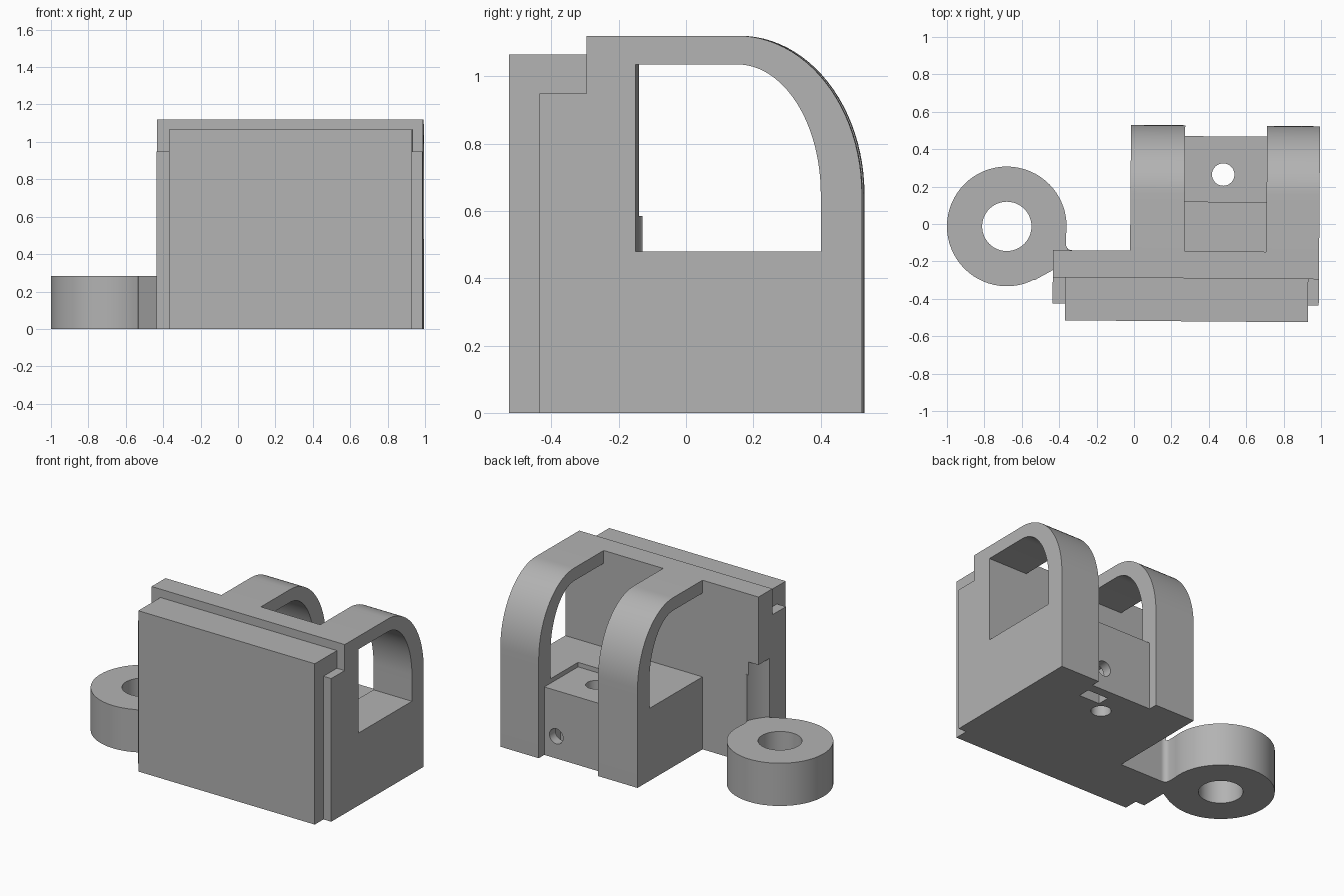
import bpy, bmesh, math
from mathutils import Matrix, Vector

cube = bpy.data.objects.get("Cube")
if cube:
    bpy.data.objects.remove(cube, do_unlink=True)

grey = bpy.data.materials.new("plain_grey")
grey.use_nodes = True
tone = (0.45, 0.45, 0.45, 1)
grey.diffuse_color = tone
grey.node_tree.nodes["Principled BSDF"].inputs["Base Color"].default_value = tone

TURN = Matrix.Rotation(-0.0077, 4, 'Z')   # the whole part stands slightly turned
WALL_BACK = -0.143
LEFT_END, RIGHT_END = -0.432, 0.991
RING = (-0.68, -0.018)


def prism(name, outline, low, high, axis='Z'):
    """Extrude an outline along an axis (XY for Z, YZ for X, XZ for Y)."""
    place = {'Z': lambda a, b, h: (a, b, h),
             'X': lambda a, b, h: (h, a, b),
             'Y': lambda a, b, h: (a, h, b)}[axis]
    bm = bmesh.new()
    face = bm.faces.new([bm.verts.new(place(a, b, low)) for a, b in outline])
    out = bmesh.ops.extrude_face_region(bm, geom=[face])
    moved = [g for g in out["geom"] if isinstance(g, bmesh.types.BMVert)]
    bmesh.ops.translate(bm, verts=moved, vec=Vector(place(0, 0, high - low)))
    bmesh.ops.recalc_face_normals(bm, faces=bm.faces)
    bm.transform(TURN)
    mesh = bpy.data.meshes.new(name)
    bm.to_mesh(mesh)
    bm.free()
    mesh.materials.append(grey)
    obj = bpy.data.objects.new(name, mesh)
    bpy.context.collection.objects.link(obj)
    return obj


def box(name, x, y, z):
    return prism(name, [(x[0], y[0]), (x[1], y[0]), (x[1], y[1]), (x[0], y[1])], *z)


def arc(centre, rx, ry, start, end, steps):
    return [(centre[0] + rx * math.cos(t), centre[1] + ry * math.sin(t))
            for t in (math.radians(start + (end - start) * i / steps)
                      for i in range(steps + 1))]


def circle(centre, radius, steps=64):
    return arc(centre, radius, radius, 0, 360, steps)[:-1]


def boolean(obj, other, operation='DIFFERENCE'):
    other.hide_render = True
    mod = obj.modifiers.new("shape", 'BOOLEAN')
    mod.operation, mod.solver, mod.object = operation, 'EXACT', other
    bpy.context.view_layer.objects.active = obj
    bpy.ops.object.modifier_apply(modifier=mod.name)
    bpy.data.objects.remove(other, do_unlink=True)


# Front plate, side flanges and main wall
plate = box("front_plate", (-0.366, 0.934), (-0.518, -0.288), (0, 1.065))
flange = box("side_flange", (LEFT_END, RIGHT_END), (-0.428, -0.288), (0, 0.948))
wall = box("main_wall", (LEFT_END, RIGHT_END), (-0.288, WALL_BACK), (0, 1.12))

# Two arched brackets behind the wall
centre = (0.16, 0.65)
bracket = ([(WALL_BACK, 0), (0.53, 0)]
           + arc(centre, 0.37, 0.47, 0, 90, 24)
           + [(WALL_BACK, 1.12), (WALL_BACK, 1.035)]
           + arc(centre, 0.248, 0.385, 90, 0, 24)
           + [(0.408, 0.48), (WALL_BACK, 0.48)])
arches = [prism("inner_arch", bracket, -0.02, 0.27, 'X'),
          prism("outer_arch", bracket, 0.708, RIGHT_END, 'X')]

# Stepped block between the brackets, with screw holes and a nut slot
step = [(WALL_BACK, 0), (0.472, 0), (0.472, 0.45), (0.122, 0.45),
        (0.122, 0.48), (WALL_BACK, 0.48)]
block = prism("centre_block", step, 0.27, 0.708, 'X')
boolean(block, prism("upright_hole", circle((0.475, 0.268), 0.06, 32), -0.1, 0.6))
boolean(block, prism("screw_hole", circle((0.62, 0.147), 0.05, 24), 0.2, 0.6, 'Y'))
boolean(block, box("nut_slot", (0.54, 0.69), (0.33, 0.41), (-0.1, 0.23)))

# Eyelet ring joined to the wall by a web with a rounded inner corner
corner = arc((-0.33, -0.11), 0.033, 0.033, 270, 180, 8)
ring = prism("eyelet_ring", circle(RING, 0.32), 0, 0.283)
web = prism("ring_web", [RING, (-0.53, -0.305), (LEFT_END, -0.25),
                         (LEFT_END, WALL_BACK)] + corner + [(-0.363, 0)], 0, 0.283)
boolean(ring, web, 'UNION')
boolean(ring, prism("eyelet_hole", circle(RING, 0.132, 48), -0.1, 0.4))
fillet = prism("corner_fillet", [(-0.42, WALL_BACK)] + corner + [(-0.42, -0.11)], 0, 0.585)

# Round clearance above the ring, cut into the wall end
for part in (wall, fillet):
    boolean(part, prism("clearance", circle(RING, 0.345), 0.283, 0.67))

# Smooth the curves and keep the corners sharp
for part in [plate, flange, wall, block, ring, fillet] + arches:
    bpy.ops.object.select_all(action='DESELECT')
    part.select_set(True)
    bpy.context.view_layer.objects.active = part
    bpy.ops.object.shade_smooth_by_angle(angle=math.radians(30))
